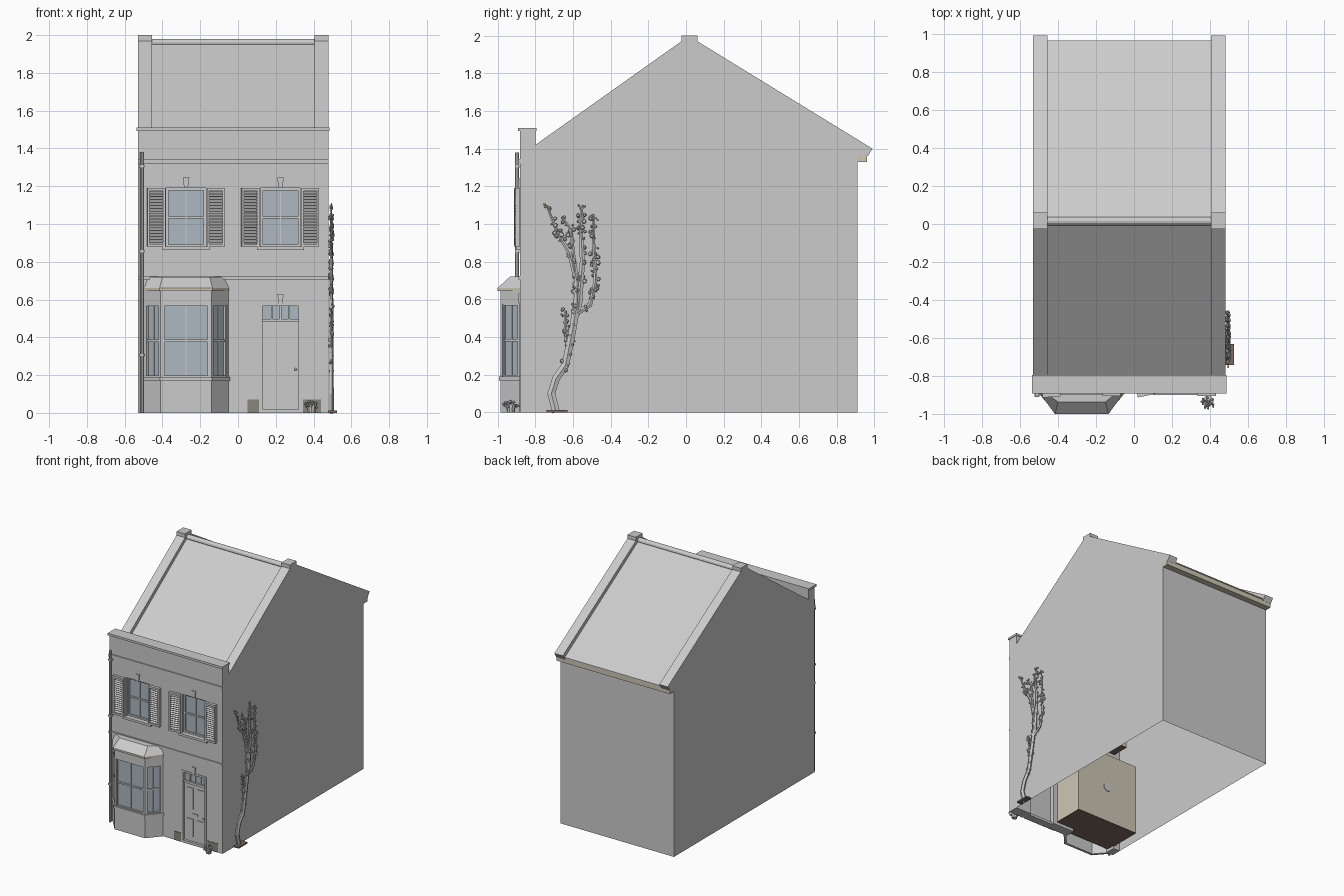
import bpy, bmesh, math, random
from mathutils import Matrix, Vector

if "Cube" in bpy.data.objects:
    bpy.data.objects.remove(bpy.data.objects["Cube"])

random.seed(4)
I4 = Matrix.Identity(4)


def material(name, r, g, b):
    m = bpy.data.materials.new(name)
    m.diffuse_color = (r, g, b, 1)
    m.use_nodes = True
    m.node_tree.nodes["Principled BSDF"].inputs["Base Color"].default_value = m.diffuse_color
    return m


GLASS = material("glass", .42, .48, .53)
BEIGE = material("beige", .62, .57, .46)
BROWN = material("dark_brown", .2, .14, .11)
DARK = material("dark_vent", .25, .23, .2)
BUD = material("bud", .65, .62, .35)


def finish(name, bm, mat=None):
    bmesh.ops.recalc_face_normals(bm, faces=bm.faces)
    me = bpy.data.meshes.new(name)
    bm.to_mesh(me)
    bm.free()
    ob = bpy.data.objects.new(name, me)
    bpy.context.collection.objects.link(ob)
    if mat:
        me.materials.append(mat)
    return ob


def add_box(bm, b, M=I4):
    x0, x1, y0, y1, z0, z1 = b
    S = Matrix.Diagonal((x1 - x0, y1 - y0, z1 - z0, 1))
    T = Matrix.Translation(((x0 + x1) / 2, (y0 + y1) / 2, (z0 + z1) / 2))
    bmesh.ops.create_cube(bm, size=1, matrix=M @ T @ S)


def boxes(name, bs, mat=None, M=I4):
    bm = bmesh.new()
    for b in bs:
        add_box(bm, b, M)
    return finish(name, bm, mat)


def add_loft(bm, rings):
    vs = [[bm.verts.new(p) for p in r] for r in rings]
    n = len(vs[0])
    for a, b in zip(vs, vs[1:]):
        for i in range(n):
            bm.faces.new((a[i], a[(i + 1) % n], b[(i + 1) % n], b[i]))
    bm.faces.new(vs[0])
    bm.faces.new(vs[-1])


def loft(name, rings, mat=None):
    bm = bmesh.new()
    add_loft(bm, rings)
    return finish(name, bm, mat)


def prism_x(name, prof, x0, x1, mat=None):
    return loft(name, [[(x, y, z) for y, z in prof] for x in (x0, x1)], mat)


def place(x, y, z, a=0):
    return Matrix.Translation((x, y, z)) @ Matrix.Rotation(a, 4, 'Z')


# house shell, open at the bottom and behind the front wall
shell = prism_x("house_shell", [(-.88, 0), (.91, 0), (.91, 1.37), (.965, 1.37), (.965, 1.378),
                                (.015, 1.965), (-.8, 1.381), (-.88, 1.38)], -.53, .48)
bm = bmesh.new()
bm.from_mesh(shell.data)
gone = [f for f in bm.faces if f.normal.z < -.9 and f.calc_center_median().z < .1
        or f.normal.y < -.9]
bmesh.ops.delete(bm, geom=gone, context='FACES')
bm.to_mesh(shell.data)
bm.free()

# gable copings, ridge blocks, ridge tile, eaves gutter
for side, x0, x1 in (("left", -.53, -.455), ("right", .405, .48)):
    prism_x(side + "_coping", [(-.8, 1.37), (-.8, 1.42), (.015, 1.998), (.99, 1.4), (.965, 1.36),
                               (.015, 1.95)], x0, x1)
    boxes(side + "_ridge_block", [(x0, x1, -.025, .06, 1.93, 2.0)])
prism_x("ridge_tile", [(.015 + .022 * math.cos(i * math.pi / 6), 1.96 + .02 * math.sin(i * math.pi / 6))
                       for i in range(12)], -.455, .405)
boxes("eaves_gutter", [(-.53, .48, .91, .96, 1.33, 1.372)], BEIGE)

# front wall with openings
wall = boxes("front_wall", [(-.53, .48, -.88, -.8, 0, 1.5)])
cutter = boxes("wall_cutter", [(-.38, -.17, -1, -.7, .88, 1.19), (.12, .33, -1, -.7, .88, 1.19),
                               (.115, .335, -1, -.7, -.1, .58), (-.47, -.08, -1, -.7, -.1, .62)])
cutter.hide_render = True
cutter.hide_viewport = True
mod = wall.modifiers.new("openings", 'BOOLEAN')
mod.object = cutter
mod.solver = 'EXACT'
boxes("parapet_cap", [(-.537, .485, -.892, -.795, 1.493, 1.51)])
boxes("string_courses", [(-.53, .48, -.888, -.87, 1.32, 1.345), (-.53, .48, -.888, -.87, .705, .725)])


def keystone(name, x, z, h):
    loft(name, [[(x - w, -.888, zz), (x + w, -.888, zz), (x + w, -.87, zz), (x - w, -.87, zz)]
                for w, zz in ((.01, z), (.017, z + h))])


# sash window: outer frame, meeting rail, mullion, glass
def window(name, M, w, h, f=.012):
    boxes(name + "_frame", [(0, f, 0, .025, 0, h), (w - f, w, 0, .025, 0, h),
                            (f, w - f, 0, .025, 0, f), (f, w - f, 0, .025, h - f, h),
                            (f, w - f, .004, .02, h / 2 - .006, h / 2 + .006),
                            (w / 2 - .003, w / 2 + .003, .008, .02, f, h - f)], None, M)
    boxes(name + "_glass", [(f, w - f, .013, .017, f, h - f)], GLASS, M)


# louvred shutter
def shutter(name, M, w=.095, h=.31):
    bm = bmesh.new()
    for b in ((0, .012, 0, .022, 0, h), (w - .012, w, 0, .022, 0, h), (.012, w - .012, 0, .022, 0, .015),
              (.012, w - .012, 0, .022, h - .015, h), (.012, w - .012, .014, .018, .015, h - .015)):
        add_box(bm, b, M)
    for i in range(17):
        R = Matrix.Translation((0, .01, .024 + i * .0164)) @ Matrix.Rotation(.6, 4, 'X')
        add_box(bm, (.012, w - .012, -.008, .008, -.002, .002), M @ R)
    finish(name, bm)


for side, x in (("left", -.38), ("right", .12)):
    window(side + "_upper_window", place(x, -.865, .88), .21, .31)
    boxes(side + "_window_sill", [(x - .02, x + .23, -.9, -.85, .862, .88)])
    keystone(side + "_window_keystone", x + .105, 1.19, .055)
    tilt = -.12 if side == "left" else .12
    shutter(side + "_window_shutter_a", place(x - .1, -.912, .88, .2 if side == "right" else .05))
    shutter(side + "_window_shutter_b", place(x + .215, -.905, .88))

# bay window: three facets with wall, sill, window, header
plan = [(-.5, -.88), (-.41, -.985), (-.14, -.985), (-.05, -.88)]
for i, part in enumerate(("left", "front", "right")):
    (ax, ay), (bx, by) = plan[i], plan[i + 1]
    L = math.hypot(bx - ax, by - ay)
    M = place(ax, ay, 0, math.atan2(by - ay, bx - ax))
    boxes("bay_" + part + "_wall", [(0, L, 0, .02, 0, .17), (-.004, L + .004, -.008, .03, .17, .19),
                                    (0, L, 0, .02, .575, .65), (0, .014, 0, .02, .19, .575),
                                    (L - .014, L, 0, .02, .19, .575)], None, M)
    window("bay_" + part + "_window", M @ Matrix.Translation((.012, .003, .19)), L - .024, .385, .009)
eave = [(-.51, -.87), (-.415, -1), (-.135, -1), (-.04, -.87)]
top = [(-.49, -.87), (-.4, -.935), (-.15, -.935), (-.07, -.87)]
loft("bay_cornice", [[(x, y, z) for x, y in eave] for z in (.645, .66)], BEIGE)
loft("bay_roof", [[(x, y, .66) for x, y in eave], [(x, y, .72) for x, y in top]])

# front door with fanlight
boxes("door_frame", [(.115, .13, -.884, -.84, 0, .58), (.32, .335, -.884, -.84, 0, .58),
                     (.13, .32, -.884, -.84, .565, .58), (.13, .32, -.875, -.84, .48, .498)]
      + [(.13 + .0475 * i - .004, .13 + .0475 * i + .004, -.868, -.85, .498, .565) for i in (1, 2, 3)])
boxes("fanlight_glass", [(.13, .32, -.86, -.856, .498, .565)], GLASS)
boxes("door", [(.13, .32, -.865, -.84, .02, .48)]
      + [(x, x + .06, -.87, -.86, z0, z1) for x in (.15, .24) for z0, z1 in ((.06, .2), (.28, .45))]
      + [(.2, .25, -.87, -.86, .235, .247)])
boxes("door_step", [(.115, .335, -.885, -.82, 0, .02)])
keystone("door_keystone", .225, .58, .05)
bm = bmesh.new()
bmesh.ops.create_uvsphere(bm, u_segments=10, v_segments=6, radius=.007,
                          matrix=Matrix.Translation((.305, -.874, .23)))
finish("door_knob", bm, BEIGE)
boxes("base_vents", [(.05, .11, -.884, -.87, 0, .07), (.345, .44, -.884, -.87, 0, .07)], DARK)


# rooms seen behind the windows
def room(name, x0, x1, y0, y1, z0, z1):
    boxes(name + "_walls", [(x0, x0 + .005, y0, y1, z0, z1), (x1 - .005, x1, y0, y1, z0, z1),
                            (x0, x1, y1 - .005, y1, z0, z1), (x0, x1, y0, y1, z1 - .005, z1)], BEIGE)
    boxes(name + "_floor", [(x0, x1, y0, y1, z0 - .006, z0)], BROWN)


room("bay_room", -.48, .08, -.87, -.55, .03, .6)
room("left_upper_room", -.48, -.08, -.8, -.66, .82, 1.24)
room("right_upper_room", .03, .43, -.8, -.66, .82, 1.24)
bm = bmesh.new()
bmesh.ops.create_cone(bm, cap_ends=True, segments=16, radius1=.035, radius2=.035, depth=.01,
                      matrix=Matrix.Translation((-.2, -.55, .32)) @ Matrix.Rotation(math.pi / 2, 4, 'X'))
finish("room_disc", bm)

# drainpipe and brackets
ring = [(math.cos(i * math.pi / 4), math.sin(i * math.pi / 4)) for i in range(8)]
loft("drainpipe", [[(-.51 + .01 * c, -.897 + .01 * s, z) for c, s in ring] for z in (0, 1.38)])
boxes("pipe_brackets", [(-.524, -.496, -.909, -.88, z, z + .012) for z in (.3, .85, 1.3)])


# climbing plant on the right wall
def leaf(bm, p, r):
    M = (Matrix.Translation(p) @ Matrix.Rotation(random.uniform(0, 6), 4, 'X')
         @ Matrix.Diagonal((r * .7, r, r * random.uniform(.5, 1.1), 1)))
    bmesh.ops.create_icosphere(bm, subdivisions=1, radius=1, matrix=M)


branches = [([(-.69, 0), (-.715, .1), (-.69, .18), (-.64, .25), (-.62, .35), (-.6, .45), (-.58, .57)], .022, .02),
            ([(-.58, .55), (-.58, .7), (-.62, .85), (-.68, .95), (-.74, 1.1)], .018, .006),
            ([(-.58, .7), (-.6, .85), (-.61, .97), (-.66, 1.04)], .013, .005),
            ([(-.57, .55), (-.55, .8), (-.56, 1), (-.55, 1.1)], .018, .006),
            ([(-.59, .52), (-.51, .57), (-.48, .7), (-.49, .9), (-.49, 1.05)], .015, .006),
            ([(-.63, .34), (-.64, .45), (-.64, .54)], .012, .005)]
stems, leaves, buds = bmesh.new(), bmesh.new(), bmesh.new()
for path, r0, r1 in branches:
    rings = []
    for i, (y, z) in enumerate(path):
        a, b = path[max(i - 1, 0)], path[min(i + 1, len(path) - 1)]
        t = Vector((b[0] - a[0], b[1] - a[1])).normalized()
        r = r0 + (r1 - r0) * i / (len(path) - 1)
        rings.append([(.494 + .6 * r * math.cos(k * 1.2566), y - t.y * r * math.sin(k * 1.2566),
                       z + t.x * r * math.sin(k * 1.2566)) for k in range(5)])
    add_loft(stems, rings)
    for (ay, az), (by, bz) in zip(path, path[1:]):
        for k in range(int(math.hypot(by - ay, bz - az) / .013)):
            f = random.random()
            if az + f * (bz - az) > .2:
                leaf(leaves, (random.uniform(.486, .503), ay + f * (by - ay) + random.uniform(-.022, .022),
                              az + f * (bz - az) + random.uniform(-.01, .01)), random.uniform(.007, .014))
    for k in range(3):
        leaf(buds, (.495, path[-1][0] + random.uniform(-.02, .02),
                    path[-1][1] + random.uniform(-.03, .01)), .007)
finish("climber_stems", stems)
finish("climber_leaves", leaves)
finish("climber_buds", buds, BUD)
boxes("climber_soil", [(.48, .525, -.74, -.63, 0, .012)], BROWN)

# small potted plant by the door
bm = bmesh.new()
bmesh.ops.create_cone(bm, cap_ends=True, segments=10, radius1=.02, radius2=.028, depth=.045,
                      matrix=Matrix.Translation((.39, -.93, .0225)))
finish("plant_pot", bm)
bm = bmesh.new()
for i in range(30):
    a, d = random.uniform(0, 6.28), random.uniform(.005, .04)
    leaf(bm, (.39 + d * math.cos(a), -.93 + d * math.sin(a), .062 - d * random.uniform(.2, 1)), .009)
finish("potted_plant_leaves", bm)
